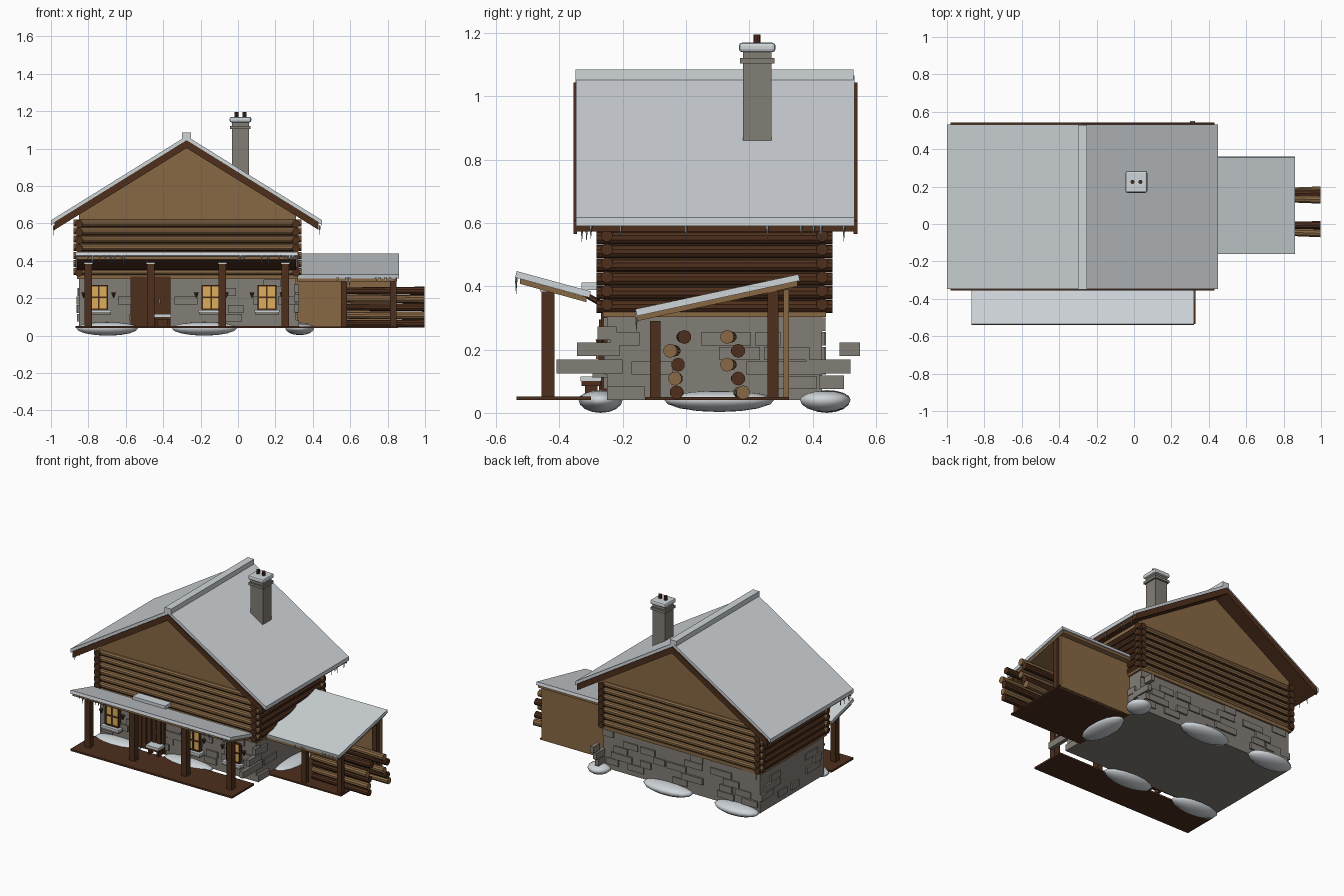
import bpy, bmesh, math, random
from mathutils import Vector, Matrix

if "Cube" in bpy.data.objects:
    bpy.data.objects.remove(bpy.data.objects["Cube"])

random.seed(4)


def material(name, rgb):
    m = bpy.data.materials.new(name)
    m.diffuse_color = (*rgb, 1)
    m.use_nodes = True
    m.node_tree.nodes["Principled BSDF"].inputs["Base Color"].default_value = m.diffuse_color
    return m


SNOW = material("snow", (0.62, 0.66, 0.69))
STONE = material("stone", (0.225, 0.205, 0.18))
TAN = material("light wood", (0.25, 0.14, 0.06))
DARK = material("dark wood", (0.075, 0.028, 0.012))
GLOW = material("window glow", (0.72, 0.42, 0.10))
ICE = material("ice", (0.40, 0.44, 0.47))


def box(bm, x0, x1, y0, y1, z0, z1):
    m = Matrix.Translation(((x0 + x1) / 2, (y0 + y1) / 2, (z0 + z1) / 2))
    bmesh.ops.create_cube(bm, size=1, matrix=m @ Matrix.Diagonal((x1 - x0, y1 - y0, z1 - z0, 1)))


def rod(bm, p, q, r0, r1=None, n=10):
    p, q = Vector(p), Vector(q)
    d = q - p
    m = Matrix.Translation((p + q) / 2) @ d.to_track_quat('Z', 'Y').to_matrix().to_4x4()
    bmesh.ops.create_cone(bm, cap_ends=True, segments=n, radius1=r0,
                          radius2=r0 if r1 is None else r1, depth=d.length, matrix=m)


def prism(bm, pts, axis, a, b):
    # pts are (x, z) when axis is 'y', (y, z) when axis is 'x'
    def at(p, t):
        return (p[0], t, p[1]) if axis == 'y' else (t, p[0], p[1])
    va = [bm.verts.new(at(p, a)) for p in pts]
    vb = [bm.verts.new(at(p, b)) for p in pts]
    bm.faces.new(va)
    bm.faces.new(vb[::-1])
    for i in range(len(pts)):
        j = (i + 1) % len(pts)
        bm.faces.new((va[j], va[i], vb[i], vb[j]))


def finish(bm, name, *mats, rule=None, smooth=False):
    bmesh.ops.recalc_face_normals(bm, faces=bm.faces)
    for f in bm.faces:
        f.smooth = smooth
        if rule:
            f.material_index = rule(f)
    me = bpy.data.meshes.new(name)
    bm.to_mesh(me)
    bm.free()
    for m in mats:
        me.materials.append(m)
    ob = bpy.data.objects.new(name, me)
    bpy.context.collection.objects.link(ob)
    return ob


def boxes(name, mat, *items):
    bm = bmesh.new()
    for it in items:
        box(bm, *it)
    return finish(bm, name, mat)


X0, X1, Y0, Y1 = -0.85, 0.31, -0.25, 0.43
RX = -0.275  # ridge position

# Stone ground floor with a wooden sill beam on top
boxes("stone_base", STONE, (X0, X1, Y0, Y1, 0.04, 0.31))
boxes("sill_beam", TAN, (X0 - .012, X1 + .012, Y0 - .012, Y1 + .012, 0.303, 0.325))

# Raised stones scattered over the four walls
bm = bmesh.new()
for row in range(5):
    z = 0.075 + row * 0.046
    for wall in range(4):
        lo, hi = (X0, X1) if wall < 2 else (Y0, Y1)
        t = lo + random.uniform(0, 0.08)
        while t < hi - 0.05:
            w = min(random.uniform(0.07, 0.16), hi - t)
            if random.random() < 0.6:
                d = random.uniform(0.006, 0.014)
                if wall == 0:
                    box(bm, t, t + w, Y0 - d, Y0, z, z + .042)
                elif wall == 1:
                    box(bm, t, t + w, Y1, Y1 + d, z, z + .042)
                elif wall == 2:
                    box(bm, X0 - d, X0, t, t + w, z, z + .042)
                else:
                    box(bm, X1, X1 + d, t, t + w, z, z + .042)
            t += w + random.uniform(0.004, 0.07)
# Long stones reaching past the right corners
for a, b, z in [(-.41, -.2, .125), (-.345, -.21, .18), (.485, .55, .18), (.38, .52, .125),
                (.42, .5, .075), (-.25, -.13, .04), (-.28, -.22, .23)]:
    box(bm, X1 - .01, X1 + .016, a, b, z, z + .043)
finish(bm, "wall_stones", STONE)

# Log storey: core, then long logs front and back, cross logs at the sides
bm = bmesh.new()
box(bm, X0 + .005, X1 - .005, Y0 + .005, Y1 - .005, 0.31, 0.625)
finish(bm, "log_core", DARK, TAN, rule=lambda f: int(abs(f.normal.x) > .5))
long_logs, cross_logs = bmesh.new(), bmesh.new()
for k in range(7):
    z = 0.342 + k * 0.0435
    for y in (Y0, Y1):
        rod(long_logs, (X0 - .03, y, z), (X1 + .03, y, z), 0.019)
    for x in (X0, X1):
        rod(cross_logs, (x, Y0 - .033, z - .006), (x, Y1 + .033, z - .006), 0.021)
finish(long_logs, "long_logs", TAN, DARK, rule=lambda f: int(abs(f.normal.x) > .9 or f.normal.z < -.6))
finish(cross_logs, "cross_logs", DARK)

# Gables
bm = bmesh.new()
prism(bm, [(X0, .61), (X1, .61), (X1, .65), (RX, 1.015), (X0, .65)], 'y', Y0 - .005, Y1 + .005)
finish(bm, "gables", TAN)


# Main roof: wooden boards under a layer of snow
def chevron(half, top, drop, t):
    return [(RX - half, top - drop), (RX, top), (RX + half, top - drop),
            (RX + half, top - drop - t), (RX, top - t), (RX - half, top - drop - t)]


bm = bmesh.new()
prism(bm, chevron(0.705, 1.042, 0.437, 0.032), 'y', -0.345, 0.53)
for a, b in ((-.356, -.344), (.53, .542)):
    prism(bm, chevron(0.705, 1.045, 0.437, 0.042), 'y', a, b)
finish(bm, "roof_boards", DARK)
bm = bmesh.new()
prism(bm, chevron(0.725, 1.067, 0.45, 0.026), 'y', -0.348, 0.532)
finish(bm, "roof_snow", SNOW)
boxes("ridge_snow", SNOW, (RX - .024, RX + .024, -0.35, 0.53, 1.045, 1.085))

# Chimney
boxes("chimney", STONE, (-.032, .058, .18, .27, .82, 1.14), (-.042, .068, .17, .28, 1.105, 1.122))
cap = boxes("chimney_snow", SNOW, (-.045, .071, .167, .283, 1.14, 1.17))
bev = cap.modifiers.new("soft", 'BEVEL')
bev.width, bev.segments = 0.01, 2
bm = bmesh.new()
for x in (-.008, .034):
    rod(bm, (x, .225, 1.165), (x, .225, 1.196), 0.011, n=8)
finish(bm, "chimney_pots", DARK)

# Porch
boxes("porch_floor", DARK, (-.87, .33, -.535, -.30, .04, .052))
POSTS = (-.80, -.467, -.083, .253)
boxes("porch_posts", DARK, *[(x - .02, x + .02, -.457, -.415, .05, .385) for x in POSTS])
boxes("post_snow", SNOW, *[(x - .024, x + .024, -.461, -.411, .383, .391) for x in POSTS])
bm = bmesh.new()
prism(bm, [(-.525, .424), (-.315, .366), (-.315, .35), (-.525, .408)], 'x', -.86, .31)
finish(bm, "porch_boards", TAN, DARK, rule=lambda f: int(f.normal.z < -.5))
bm = bmesh.new()
prism(bm, [(-.535, .448), (-.30, .384), (-.305, .364), (-.54, .428)], 'x', -.868, .32)
finish(bm, "porch_snow", SNOW)
bm = bmesh.new()
for x in POSTS:
    rod(bm, (x, -.32, .375), (x, -.25, .335), 0.009, n=6)
finish(bm, "porch_brackets", DARK)
boxes("door_canopy_snow", SNOW, (-.55, -.31, -.33, -.265, .388, .412))

# Front door with planks and a handle
boxes("door_frame", DARK, (-.575, -.36, -.268, -.25, .05, .315))
boxes("door_planks", DARK, *[(-.555 + i * .036, -.525 + i * .036, -.275, -.26, .055, .295) for i in range(5)])
boxes("door_handle", TAN, (-.425, -.415, -.285, -.27, .17, .20))

# Windows: glowing pane, frame bars, snowy sill and wooden ornaments beside
glass, frame, sills, sill_snow, charms = [bmesh.new() for _ in range(5)]
for c in (-.745, -.143, .155):
    box(glass, c - .045, c + .045, -.27, -.25, .145, .265)
    for x in (-.047, 0, .047):
        box(frame, c + x - .004, c + x + .004, -.276, -.25, .142, .268)
    for z in (.142, .205, .268):
        box(frame, c - .05, c + .05, -.276, -.25, z - .004, z + .004)
    box(sills, c - .065, c + .065, -.295, -.25, .112, .126)
    box(sill_snow, c - .067, c + .067, -.298, -.25, .126, .138)
    for s in (-.08, .08):
        rod(charms, (c + s, -.272, .205), (c + s, -.272, .232), 0.003, 0.014, n=6)
finish(glass, "window_panes", GLOW)
finish(frame, "window_frames", DARK)
finish(sills, "window_sills", STONE)
finish(sill_snow, "sill_snow", SNOW)
finish(charms, "wall_ornaments", DARK)

# Bench by the door
boxes("bench", DARK, (-.45, -.36, -.33, -.27, .085, .1), (-.445, -.43, -.32, -.28, .05, .09),
      (-.38, -.365, -.32, -.28, .05, .09))
boxes("bench_snow", SNOW, (-.452, -.358, -.333, -.268, .1, .115))

# Lean-to shed
boxes("shed_floor", DARK, (.31, .855, -.13, .325, .04, .05))
bm = bmesh.new()
prism(bm, [(.308, .04), (.326, .04), (.326, .392), (.308, .388)], 'x', .31, .845)
finish(bm, "shed_back_wall", TAN)
boxes("shed_posts", DARK, *[(x - .017, x + .017, y - .017, y + .017, .045, h)
                            for x in (.567, .83) for y, h in ((-.097, .29), (.275, .385))])
bm = bmesh.new()
prism(bm, [(-.155, .308), (.352, .418), (.352, .40), (-.155, .29)], 'x', .315, .85)
finish(bm, "shed_boards", TAN)
bm = bmesh.new()
prism(bm, [(-.16, .328), (.355, .438), (.36, .418), (-.155, .306)], 'x', .31, .86)
finish(bm, "shed_snow", SNOW)

# Firewood: two stacks of alternating logs
light, dark = bmesh.new(), bmesh.new()
STACK = [(-.005, .13), (-.05, .165), (-.025, .13), (-.035, .165), (-.03, .18)]
for i, pair in enumerate(STACK):
    z = .24 - i * .0438
    for j, y in enumerate(pair):
        mid = (-.02, .155)[j]
        rod(light if (i + j) % 2 else dark, (.575, mid + (y - mid) * .5, z), (.997, y, z), .018, .022)
finish(light, "firewood_light", TAN)
finish(dark, "firewood_dark", DARK)

# Snow drifts around the base
bm = bmesh.new()
for x, y, rx, ry in [(-.70, -.27, .17, .07), (-.18, -.27, .18, .07), (-.69, .445, .16, .075),
                     (-.18, .445, .18, .075), (.33, .44, .075, .08), (.33, .105, .08, .175)]:
    m = Matrix.Translation((x, y, .042)) @ Matrix.Diagonal((rx, ry, .03 if x < .3 else .028, 1))
    bmesh.ops.create_uvsphere(bm, u_segments=14, v_segments=8, radius=1, matrix=m)
lowest = min(v.co.z for v in bm.verts)
for v in bm.verts:
    if v.co.z < .042:
        v.co.z = .042 - (.042 - v.co.z) * .042 / (.042 - lowest)
finish(bm, "snow_drifts", SNOW, smooth=True)

# Icicles under every eave
bm = bmesh.new()


def icicles(n, place):
    for _ in range(n):
        x, y, z = place()
        rod(bm, (x, y, z), (x, y, z - random.uniform(.025, .055)), .005, .0005, n=5)


icicles(9, lambda: (-.985, random.uniform(-.33, .52), .59))
icicles(9, lambda: (.437, random.uniform(-.33, .52), .59))
icicles(9, lambda: (random.uniform(-.85, -.58), -.537, .43))
icicles(12, lambda: (random.uniform(-.02, .30), -.537, .43))
icicles(8, lambda: (random.uniform(.45, .85), -.157, .31))
finish(bm, "icicles", ICE)
